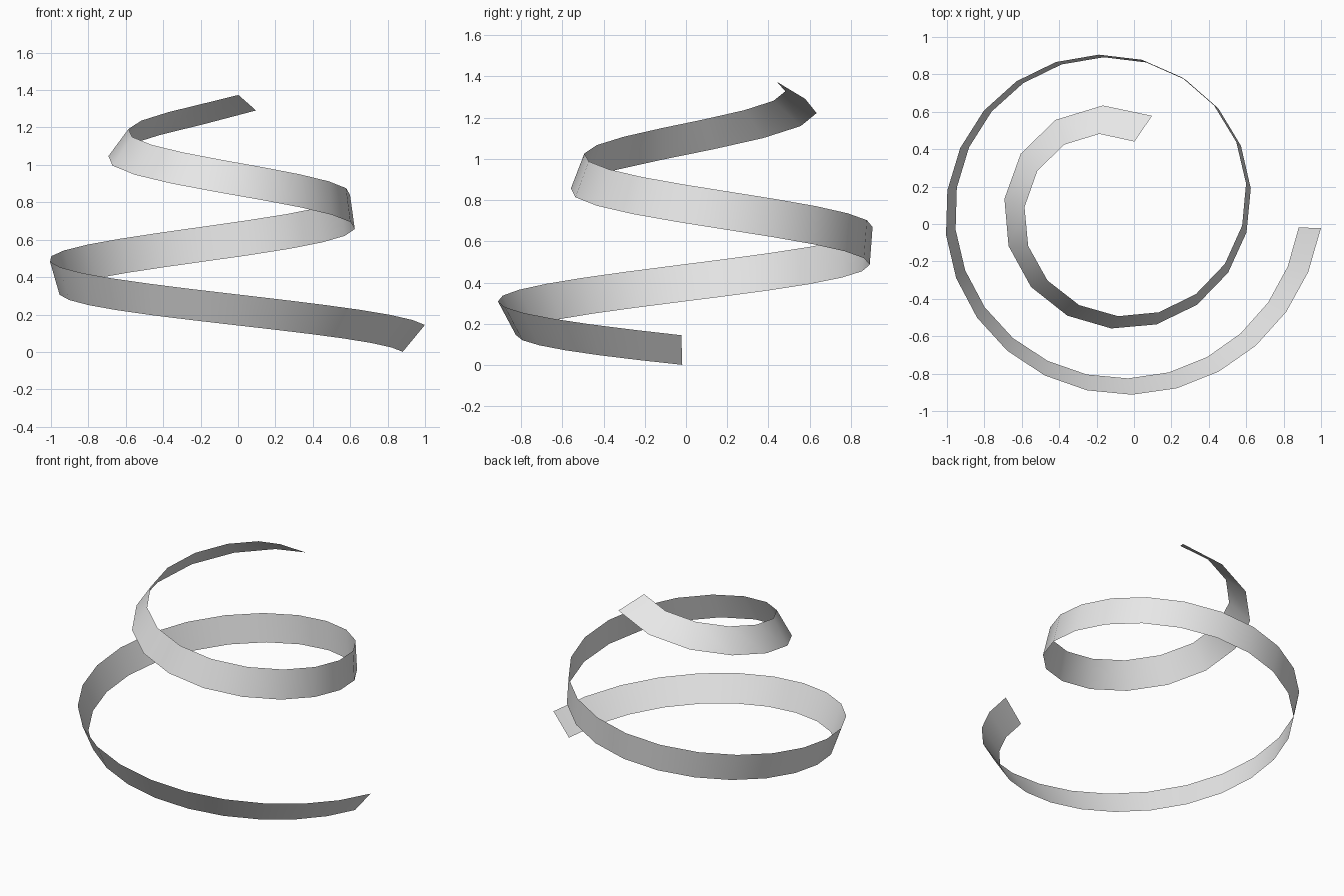
import bpy
import bmesh
from math import sqrt, cos, sin, radians
from mathutils import Vector

cube = bpy.data.objects.get("Cube")
if cube:
    bpy.data.objects.remove(cube)

# Shape of the tapering, twisting spiral
STEPS = 36
TURN = 11.23            # total sweep in radians, clockwise from above
R_START, R_END = 1.047, 0.436
Z_START, Z_END = 0.0725, 1.3325
START_ANGLE = radians(-6.6)
CENTRE = Vector((-0.1, 0.1, 0))
WIDTH = 0.186
SHRINK = (R_START - R_END) / TURN
RISE = (Z_END - Z_START) / TURN

# Plain grey material
grey = bpy.data.materials.new("light_grey")
grey.use_nodes = True
colour = (0.8, 0.8, 0.8, 1)
grey.diffuse_color = colour
grey.node_tree.nodes["Principled BSDF"].inputs["Base Color"].default_value = colour


def rung(i):
    """Lower and upper edge points of the ribbon at step i (equal arc lengths)."""
    t = i / STEPS
    r = sqrt(R_START ** 2 + (R_END ** 2 - R_START ** 2) * t)
    turn = (R_START - r) / SHRINK
    a = START_ANGLE - turn
    radial = Vector((cos(a), sin(a), 0))
    around = Vector((sin(a), -cos(a), 0))
    mid = CENTRE + radial * r + Vector((0, 0, Z_START + RISE * turn))
    # Frame square to the path
    tangent = (around * r - radial * SHRINK + Vector((0, 0, RISE))).normalized()
    out = (radial - tangent * radial.dot(tangent)).normalized()
    up = out.cross(tangent)
    if up.z < 0:
        up.negate()
    # Lean changes from outward at the foot to inward at the top
    lean = 0.635 - 0.113 * turn - 0.0019 * turn ** 2
    half = (out * lean + up * sqrt(1 - lean ** 2)) * WIDTH / 2
    return mid - half, mid + half


# Ribbon: one strip of quads along the spiral
bm = bmesh.new()
rungs = [[bm.verts.new(p) for p in rung(i)] for i in range(STEPS + 1)]
for (a, b), (c, d) in zip(rungs, rungs[1:]):
    bm.faces.new((a, b, d, c)).smooth = True
mesh = bpy.data.meshes.new("spiral_ribbon")
bm.to_mesh(mesh)
bm.free()
mesh.materials.append(grey)
ribbon = bpy.data.objects.new("spiral_ribbon", mesh)
bpy.context.collection.objects.link(ribbon)
